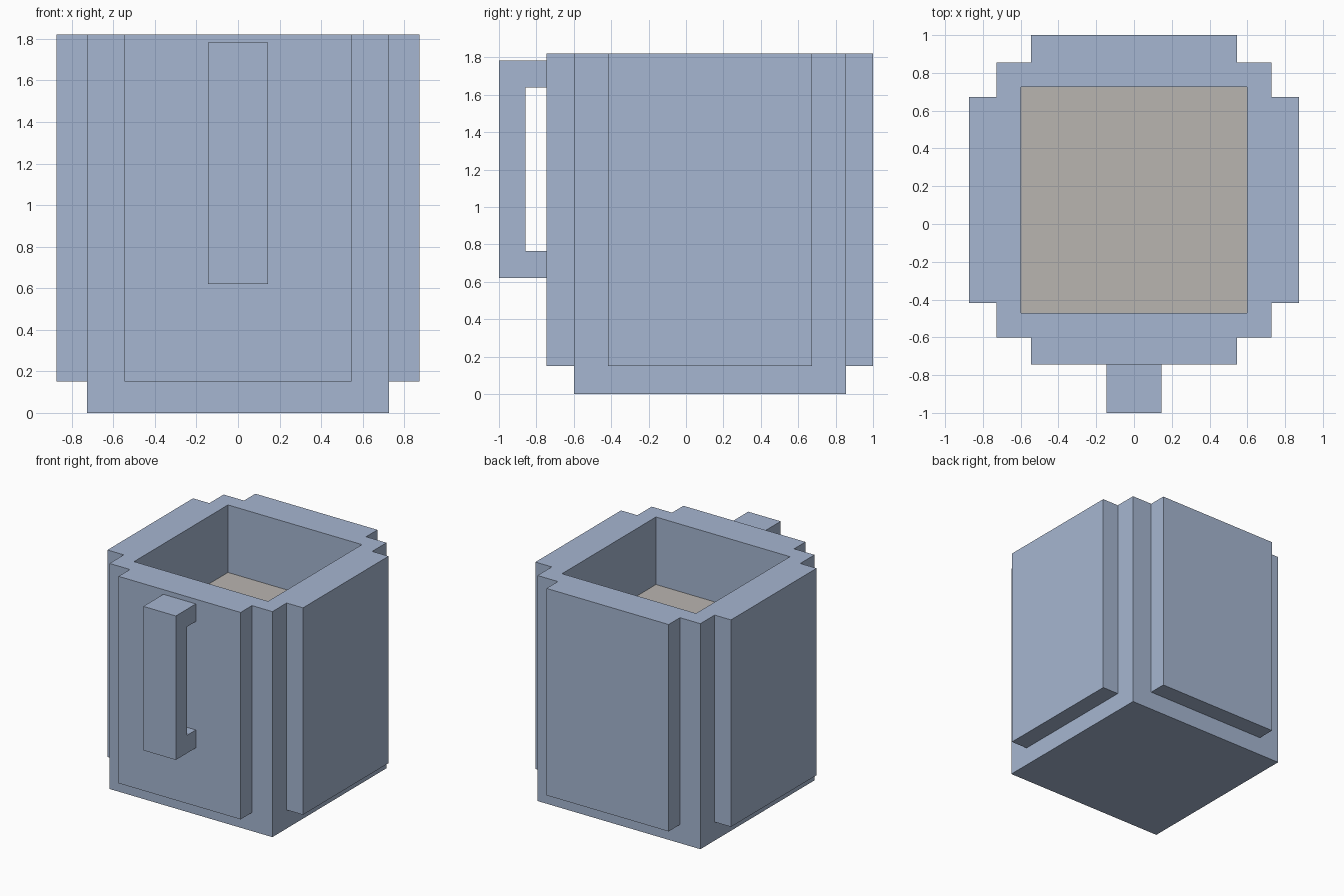
import bpy, bmesh
from mathutils import Vector

if "Cube" in bpy.data.objects:
    bpy.data.objects.remove(bpy.data.objects["Cube"])


def material(name, rgb):
    m = bpy.data.materials.new(name)
    m.diffuse_color = (*rgb, 1)
    m.use_nodes = True
    m.node_tree.nodes["Principled BSDF"].inputs["Base Color"].default_value = m.diffuse_color
    return m


BLUE = material("pale blue ceramic", (0.381, 0.468, 0.638))
GREY = material("warm grey filling", (0.485, 0.462, 0.434))


def finish(bm, name, mats):
    mesh = bpy.data.meshes.new(name)
    bmesh.ops.recalc_face_normals(bm, faces=bm.faces)
    bm.to_mesh(mesh)
    bm.free()
    for m in mats:
        mesh.materials.append(m)
    obj = bpy.data.objects.new(name, mesh)
    bpy.context.collection.objects.link(obj)
    return obj


def box_bm(lo, hi):
    bm = bmesh.new()
    bmesh.ops.create_cube(bm, size=1)
    lo, hi = Vector(lo), Vector(hi)
    for v in bm.verts:
        v.co = Vector([l + (c + 0.5) * (h - l) for c, l, h in zip(v.co, lo, hi)])
    bm.normal_update()
    return bm


def panel(name, lo, hi, inner):
    # Slab on the cup wall, open on the hidden side that touches the core
    bm = box_bm(lo, hi)
    hidden = [f for f in bm.faces if f.normal.dot(Vector(inner)) > 0.9]
    bmesh.ops.delete(bm, geom=hidden, context='FACES')
    mesh_obj = finish(bm, name, [BLUE])
    return mesh_obj


TOP, STEP, FILL = 1.82, 0.15, 1.275

# Cup core: inset the top and push it down to the filling
bm = box_bm((-0.727, -0.6, 0), (0.727, 0.855, TOP))
top = max(bm.faces, key=lambda f: f.calc_center_median().z)
bmesh.ops.inset_individual(bm, faces=[top], thickness=0.182)
ext = bmesh.ops.extrude_discrete_faces(bm, faces=[top])["faces"][0]
for v in ext.verts:
    v.co.z = FILL
ext.material_index = 1
finish(bm, "cup_core", [BLUE, GREY])

# Raised wall panels
for side, s in (("left", -1), ("right", 1)):
    xs = sorted((s * 0.727, s * 0.873))
    panel(f"{side}_panel", (xs[0], -0.418, STEP), (xs[1], 0.673, TOP), (-s, 0, 0))
panel("front_panel", (-0.545, -0.745, STEP), (0.545, -0.6, TOP), (0, 1, 0))
panel("back_panel", (-0.545, 0.855, STEP), (0.545, 1.0, TOP), (0, -1, 0))

# Handle: C-shaped side profile extruded across x
profile = [(-0.745, 1.782), (-1.0, 1.782), (-1.0, 0.62), (-0.745, 0.62),
           (-0.745, 0.765), (-0.857, 0.765), (-0.857, 1.64), (-0.745, 1.64)]
bm = bmesh.new()
face = bm.faces.new([bm.verts.new((-0.145, y, z)) for y, z in profile])
geom = bmesh.ops.extrude_face_region(bm, geom=[face])["geom"]
bmesh.ops.translate(bm, vec=(0.29, 0, 0),
                    verts=[g for g in geom if isinstance(g, bmesh.types.BMVert)])
finish(bm, "handle", [BLUE])
